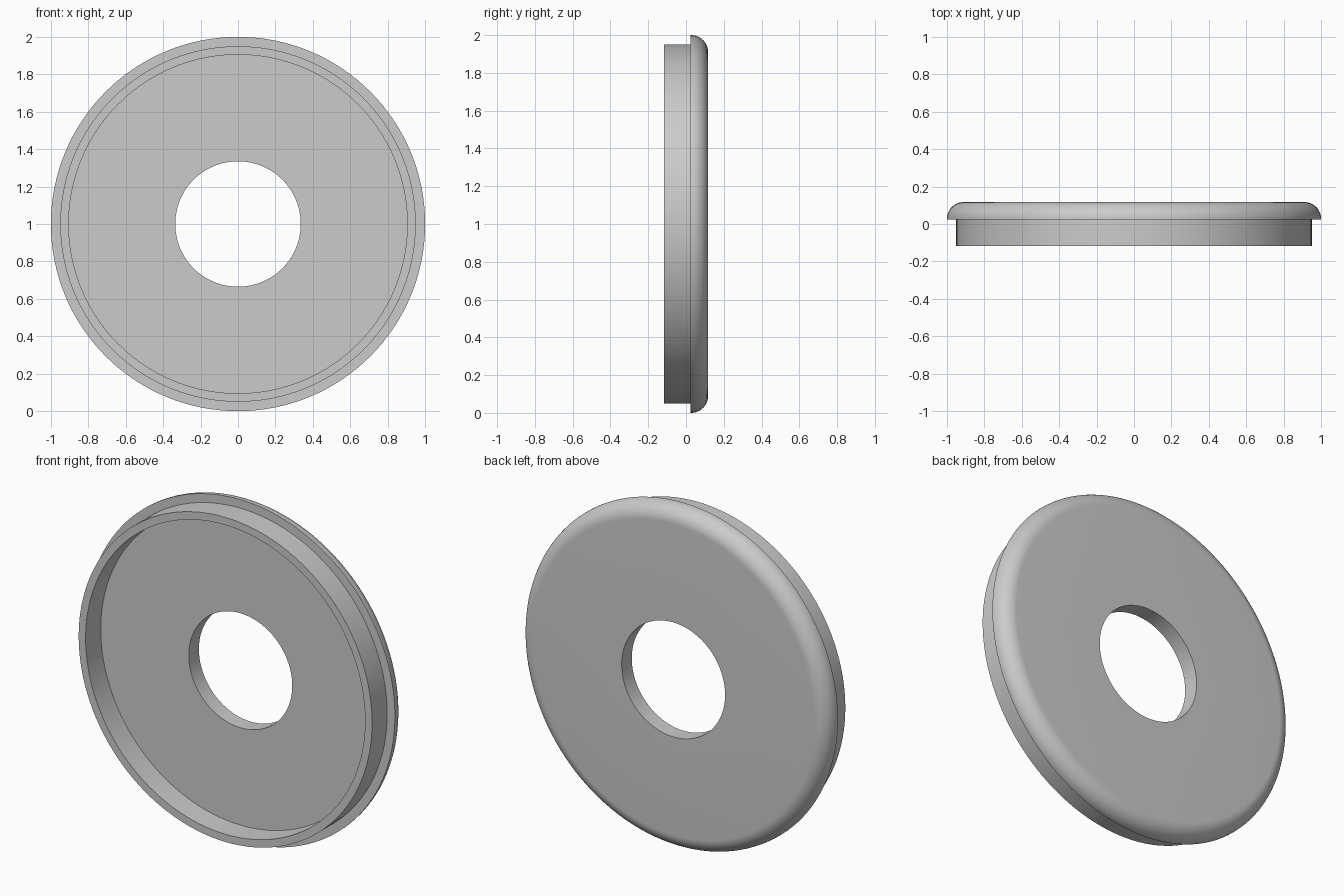
import bpy, bmesh, math
from mathutils import Matrix, Vector

cube = bpy.data.objects.get("Cube")
if cube:
    bpy.data.objects.remove(cube, do_unlink=True)

SIDES = 128
HALF = 0.117       # half of the full depth
SEAT = 0.023       # underside of the flange and floor of the recess
FILLET = 0.09

grey = bpy.data.materials.new("plain grey")
grey.use_nodes = True
colour = (0.6, 0.6, 0.6, 1)
grey.diffuse_color = colour
grey.node_tree.nodes["Principled BSDF"].inputs["Base Color"].default_value = colour


def lathe(name, profile):
    """Spin a closed (radius, depth) profile around the y axis."""
    bm = bmesh.new()
    rings = []
    for i in range(SIDES):
        turn = Matrix.Rotation(math.tau * i / SIDES, 3, 'Y')
        rings.append([bm.verts.new(turn @ Vector((r, y, 0)) + Vector((0, 0, 1)))
                      for r, y in profile])
    n = len(profile)
    for i in range(SIDES):
        a, b = rings[i], rings[(i + 1) % SIDES]
        for j in range(n):
            k = (j + 1) % n
            bm.faces.new((a[j], a[k], b[k], b[j]))
    bmesh.ops.recalc_face_normals(bm, faces=bm.faces)
    mesh = bpy.data.meshes.new(name)
    bm.to_mesh(mesh)
    bm.free()
    mesh.materials.append(grey)
    obj = bpy.data.objects.new(name, mesh)
    bpy.context.collection.objects.link(obj)
    bpy.ops.object.select_all(action='DESELECT')
    obj.select_set(True)
    bpy.context.view_layer.objects.active = obj
    bpy.ops.object.shade_smooth_by_angle(angle=math.radians(30))
    return obj


# Rounded back edge of the flange
edge = [(1 - FILLET + FILLET * math.cos(t), HALF - FILLET + FILLET * math.sin(t))
        for t in (math.pi / 2 * s / 12 for s in range(13))]

# Pierced disc, flange and raised front lip in one turned piece
lathe("flanged_cap", [(0.335, HALF), (0.335, SEAT), (0.905, SEAT), (0.905, -HALF),
                      (0.95, -HALF), (0.95, SEAT), (1, SEAT)] + edge)
